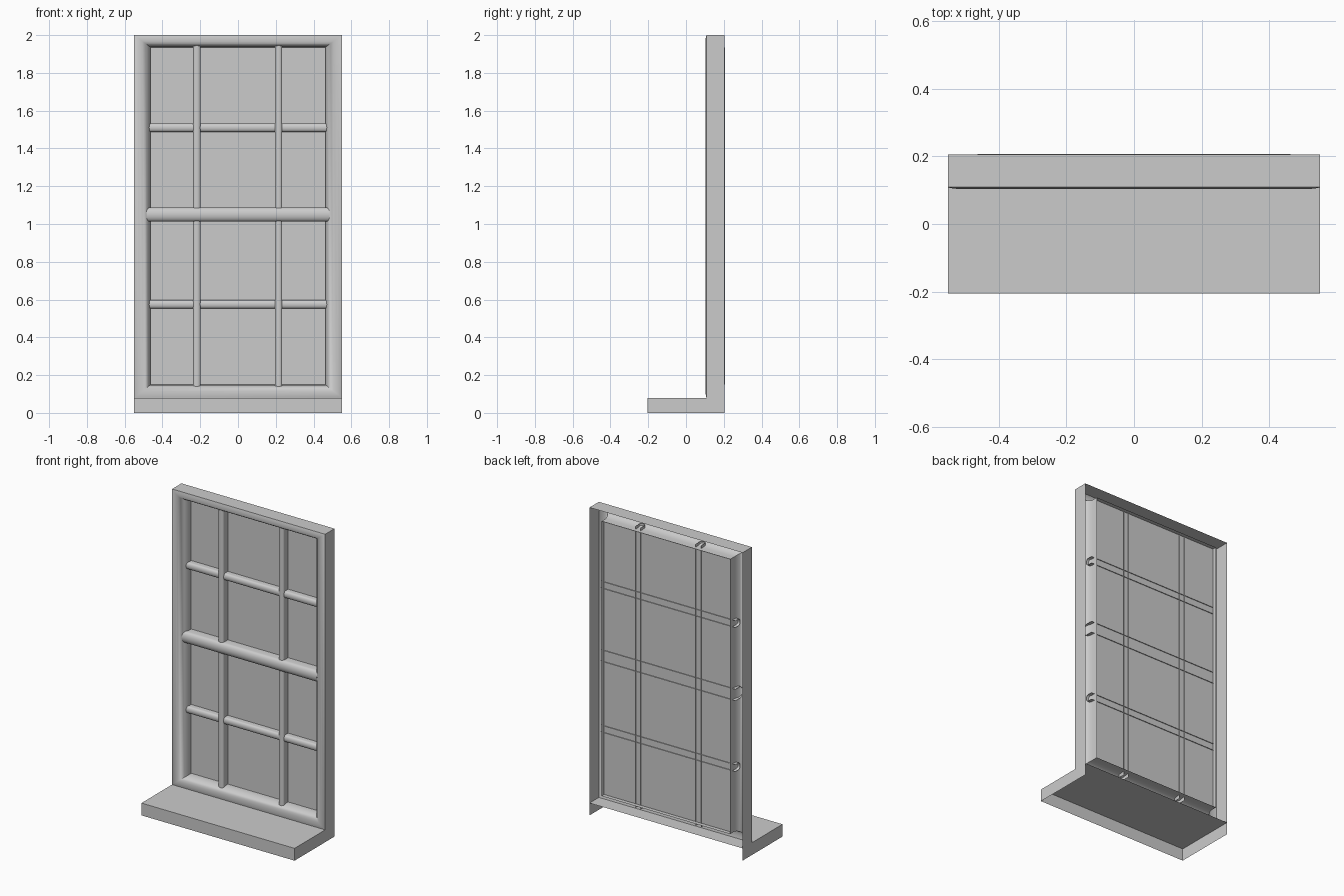
import bpy, math

if "Cube" in bpy.data.objects:
    bpy.data.objects.remove(bpy.data.objects["Cube"])


def make(name, verts, faces, angle=40):
    me = bpy.data.meshes.new(name)
    me.from_pydata(verts, [], faces)
    me.update()
    ob = bpy.data.objects.new(name, me)
    bpy.context.collection.objects.link(ob)
    bpy.ops.object.select_all(action='DESELECT')
    ob.select_set(True)
    bpy.context.view_layer.objects.active = ob
    bpy.ops.object.shade_smooth_by_angle(angle=math.radians(angle))
    return ob


# Casing: open-backed moulding swept round a rectangle, (inset 0..1, depth y)
profile = [(0, .205), (0, .109), (.1, .106), (.28, .104), (.5, .105),
           (.68, .112), (.85, .128), (.95, .145), (1, .165), (1, .207)]
verts, faces = [], []
for t, y in profile:
    x = .55 - .088 * t
    z0, z1 = .08 + .07 * t, 2 - .065 * t
    verts += [(-x, y, z0), (x, y, z0), (x, y, z1), (-x, y, z1)]
for i in range(len(profile) - 1):
    for k in range(4):
        a, b = i * 4 + k, i * 4 + (k + 1) % 4
        faces.append((a, b, b + 4, a + 4))
make("window_casing", verts, faces)

# Glass sheet
make("glass", [(-.462, .18, .15), (.462, .18, .15), (.462, .18, 1.935), (-.462, .18, 1.935)],
     [(0, 1, 2, 3)])

# Sill: shell without back or underside
X, Y, H = .55, .205, .08
make("sill", [(-X, -Y, 0), (X, -Y, 0), (X, Y, 0), (-X, Y, 0),
              (-X, -Y, H), (X, -Y, H), (X, Y, H), (-X, Y, H)],
     [(0, 1, 5, 4), (4, 5, 6, 7), (1, 2, 6, 5), (3, 0, 4, 7)])


# Glazing bars: straight sides with a rounded nose, open at the back
def bar(name, centre, half, front, start, end, upright=False):
    back, nose = .185, half * .6
    section = [(-half, back)]
    for i in range(9):
        a = math.pi * i / 8
        section.append((-half * math.cos(a), front + nose * (1 - math.sin(a))))
    section.append((half, back))
    vs = []
    for p in (start, end):
        for w, y in section:
            vs.append((centre + w, y, p) if upright else (p, y, centre + w))
    n = len(section)
    fs = []
    for i in range(n - 1):
        f = (i, i + 1, n + i + 1, n + i)
        fs.append(f if upright else f[::-1])
    make(name, vs, fs, 50)


bar("meeting_rail", 1.05, .037, .115, -.485, .485)
for label, z in (("upper", 1.51), ("lower", .575)):
    bar(label + "_cross_bar", z, .022, .138, -.485, .485)
for label, x in (("left", -.218), ("right", .215)):
    bar(label + "_upright_bar", x, .019, .13, .125, 1.955, True)
